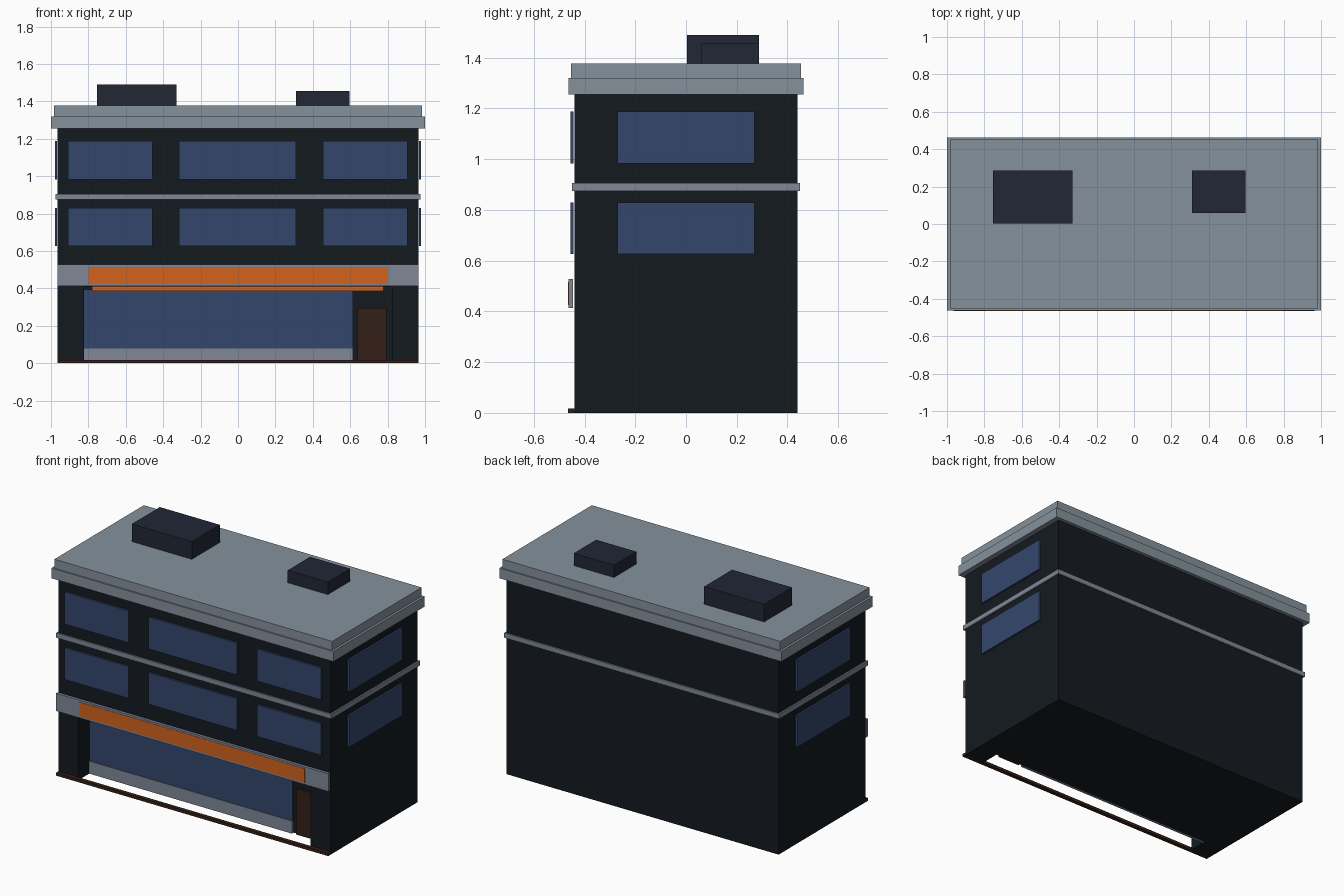
import bpy, bmesh

if "Cube" in bpy.data.objects:
    bpy.data.objects.remove(bpy.data.objects["Cube"])


def material(name, r, g, b):
    m = bpy.data.materials.new(name)
    m.diffuse_color = (r, g, b, 1)
    m.use_nodes = True
    m.node_tree.nodes["Principled BSDF"].inputs["Base Color"].default_value = m.diffuse_color
    return m


WALL = material("dark_wall", 0.007, 0.010, 0.014)
GLASS = material("blue_glass", 0.034, 0.062, 0.150)
STONE = material("grey_stone", 0.235, 0.285, 0.335)
TRIM = material("grey_trim", 0.215, 0.250, 0.310)
ORANGE = material("orange_sign", 0.650, 0.125, 0.012)
BROWN = material("brown", 0.036, 0.014, 0.009)
UNIT = material("roof_unit", 0.015, 0.020, 0.036)


def make_object(name, bm, mat):
    bmesh.ops.recalc_face_normals(bm, faces=bm.faces)
    me = bpy.data.meshes.new(name)
    bm.to_mesh(me)
    bm.free()
    me.materials.append(mat)
    ob = bpy.data.objects.new(name, me)
    bpy.context.collection.objects.link(ob)
    return ob


def box(name, xs, ys, zs, mat):
    """Box given by its extents along each axis."""
    bm = bmesh.new()
    bmesh.ops.create_cube(bm, size=1)
    for v in bm.verts:
        for i, (lo, hi) in enumerate((xs, ys, zs)):
            v.co[i] = lo if v.co[i] < 0 else hi
    return make_object(name, bm, mat)


# Main walls: front outline with the ground-floor opening, extruded to the back
W, D, OPEN = 0.965, 0.44, 0.823
outline = [(-W, 0), (-OPEN, 0), (-OPEN, 0.41), (OPEN, 0.41),
           (OPEN, 0), (W, 0), (W, 1.255), (-W, 1.255)]
bm = bmesh.new()
face = bm.faces.new([bm.verts.new((x, -D, z)) for x, z in outline])
ext = bmesh.ops.extrude_face_region(bm, geom=[face], use_keep_orig=True)
new_verts = [g for g in ext["geom"] if isinstance(g, bmesh.types.BMVert)]
bmesh.ops.translate(bm, verts=new_verts, vec=(0, 2 * D, 0))
make_object("main_walls", bm, WALL)

# Recessed shop front
box("ground_floor_core", (-OPEN, OPEN), (-0.315, D), (0, 0.41), WALL)
box("shop_window", (-OPEN, 0.615), (-0.328, -0.315), (0.08, 0.395), GLASS)
box("shop_window_base", (-OPEN, 0.615), (-0.332, -0.315), (0, 0.08), TRIM)
box("shop_door", (0.64, 0.795), (-0.328, -0.315), (0, 0.295), BROWN)
box("shop_awning_strip", (-0.78, 0.778), (-0.365, -0.328), (0.386, 0.41), ORANGE)
box("front_step", (-W, W), (-0.465, -D), (0, 0.018), BROWN)

# Sign band
box("sign_band", (-W, W), (-0.463, -0.446), (0.413, 0.527), TRIM)
box("sign_panel", (-0.8, 0.798), (-0.465, -0.462), (0.425, 0.515), ORANGE)

# Upper-floor windows on the front and both sides
for floor, z in (("lower", (0.627, 0.83)), ("upper", (0.982, 1.187))):
    for side, x in (("left", (-0.91, -0.458)), ("middle", (-0.315, 0.31)),
                    ("right", (0.455, 0.907))):
        box(f"{floor}_{side}_front_window", x, (-0.455, -0.443), z, GLASS)
    box(f"{floor}_right_side_window", (0.967, 0.979), (-0.27, 0.27), z, GLASS)
    box(f"{floor}_left_side_window", (-0.979, -0.967), (-0.27, 0.27), z, GLASS)

# Belt course, cornice and roof slab
box("belt_course", (-0.975, 0.975), (-0.449, 0.449), (0.875, 0.906), TRIM)
box("cornice", (-1, 1), (-0.463, 0.463), (1.255, 1.32), STONE)
box("roof_slab", (-0.985, 0.985), (-0.453, 0.453), (1.32, 1.377), STONE)

# Rooftop units
box("large_roof_unit", (-0.755, -0.33), (0.004, 0.287), (1.377, 1.49), UNIT)
box("small_roof_unit", (0.31, 0.595), (0.06, 0.287), (1.377, 1.456), UNIT)
